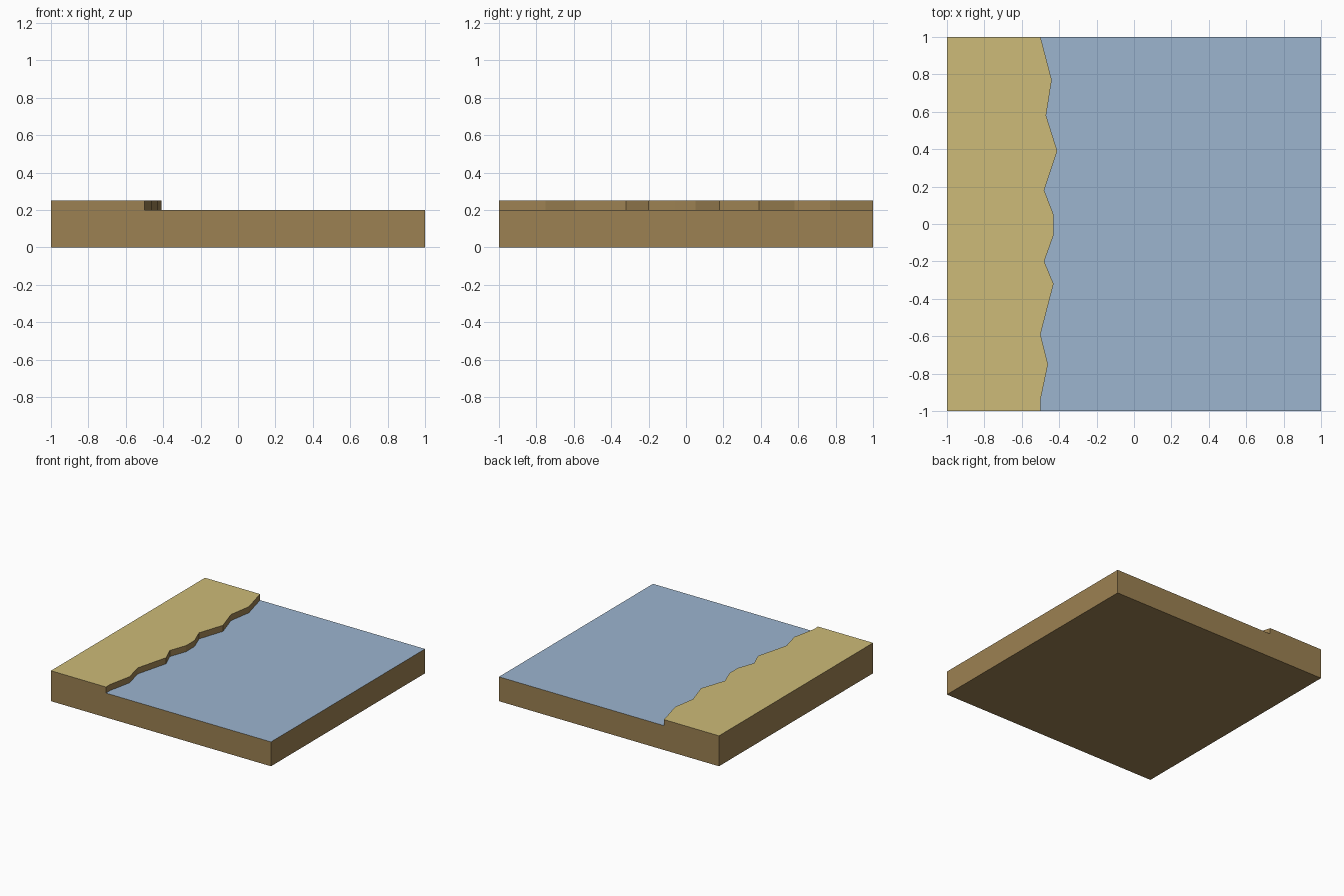
import bpy
import bmesh

WATER_Z, LAND_Z = 0.20, 0.25
# Shoreline, from front to back
SHORE = [(-.50, -1), (-.50, -.94), (-.46, -.75), (-.50, -.59), (-.43, -.32),
         (-.48, -.20), (-.43, -.06), (-.43, .05), (-.48, .18), (-.41, .39),
         (-.47, .58), (-.44, .77), (-.50, 1)]


def linear(value):
    c = value / 255
    return c / 12.92 if c <= 0.04045 else ((c + 0.055) / 1.055) ** 2.4


def make_material(name, rgb):
    colour = (*[linear(v) for v in rgb], 1)
    mat = bpy.data.materials.new(name)
    mat.use_nodes = True
    mat.diffuse_color = colour
    shader = mat.node_tree.nodes["Principled BSDF"]
    shader.inputs["Base Color"].default_value = colour
    shader.inputs["Roughness"].default_value = 0.9
    return mat


cube = bpy.data.objects.get("Cube")
if cube:
    bpy.data.objects.remove(cube, do_unlink=True)

materials = [make_material("earth brown", (156, 129, 82)),
             make_material("sand", (205, 187, 120)),
             make_material("water blue", (156, 181, 207))]
EARTH, SAND, WATER = range(3)

bm = bmesh.new()


def corners(x, z):
    return [bm.verts.new((x, y, z)) for y in (-1, 1)]


def face(verts, material):
    bm.faces.new(verts).material_index = material


# Shared edge rows, each running from front to back
left_low, left_top = corners(-1, 0), corners(-1, LAND_Z)
right_low, right_top = corners(1, 0), corners(1, WATER_Z)
shore_low = [bm.verts.new((x, y, WATER_Z)) for x, y in SHORE]
shore_top = [bm.verts.new((x, y, LAND_Z)) for x, y in SHORE]

# Sand and water surfaces
face(shore_top + left_top[::-1], SAND)
face(right_top + shore_low[::-1], WATER)

# Underside and straight side walls
face(left_low + right_low[::-1], EARTH)
face(left_low + left_top[::-1], EARTH)
face(right_low + right_top[::-1], EARTH)

# Stepped front and back walls
for end in (0, -1):
    face([row[end] for row in (left_low, right_low, right_top,
                               shore_low, shore_top, left_top)], EARTH)

# Small cliff along the shoreline
for i in range(len(SHORE) - 1):
    face([shore_low[i], shore_low[i + 1], shore_top[i + 1], shore_top[i]], EARTH)

bmesh.ops.recalc_face_normals(bm, faces=bm.faces[:])
mesh = bpy.data.meshes.new("beach_tile")
bm.to_mesh(mesh)
bm.free()
for mat in materials:
    mesh.materials.append(mat)
tile = bpy.data.objects.new("beach_tile", mesh)
bpy.context.collection.objects.link(tile)
